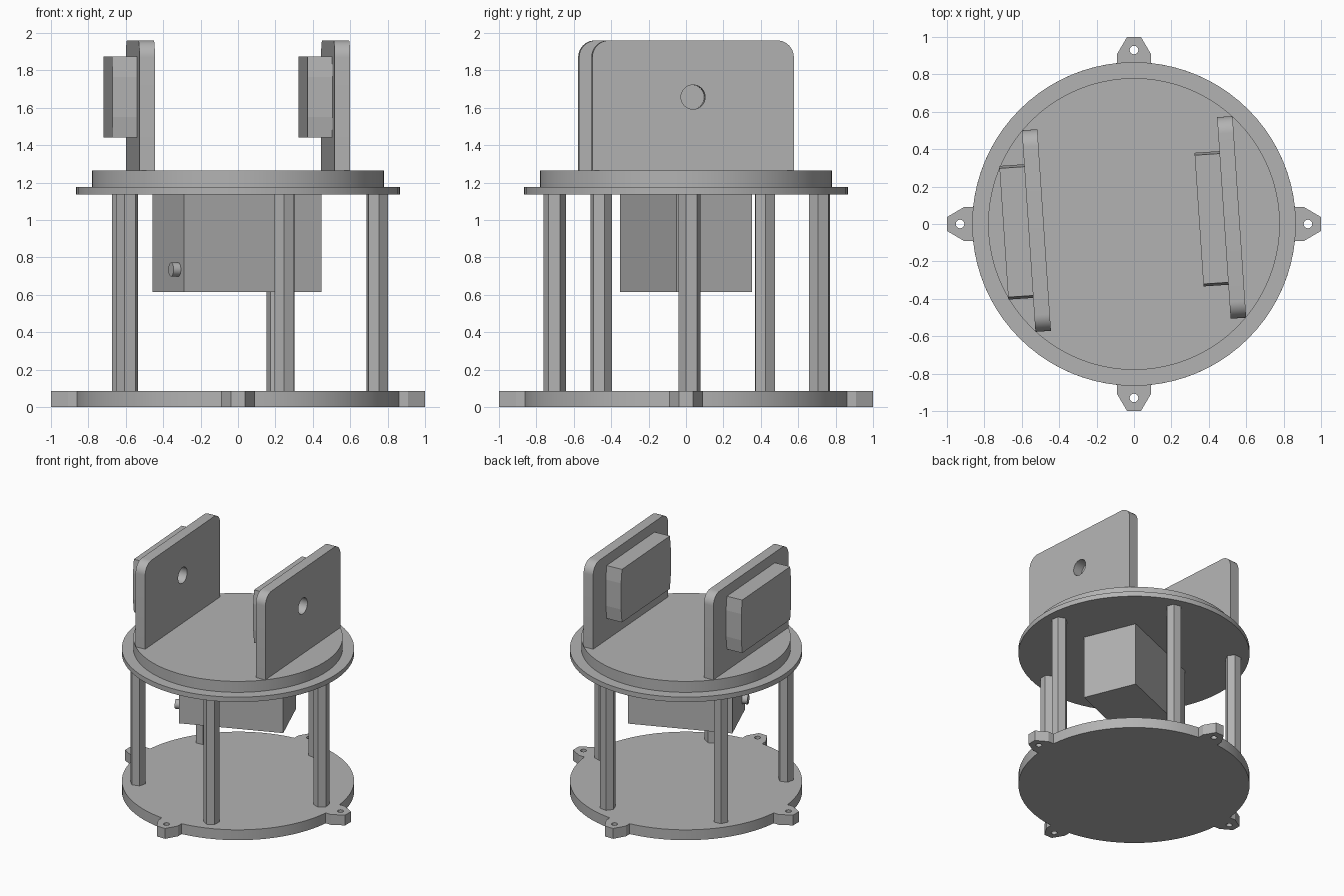
import bpy
import bmesh
from math import sin, cos, asin, pi, radians
from mathutils import Matrix, Vector

cube = bpy.data.objects.get("Cube")
if cube:
    bpy.data.objects.remove(cube, do_unlink=True)

grey = bpy.data.materials.new("plain grey")
grey.use_nodes = True
GREY = (0.45, 0.45, 0.45, 1)
grey.diffuse_color = GREY
grey.node_tree.nodes["Principled BSDF"].inputs["Base Color"].default_value = GREY


def arc(cx, cy, r, start, end, steps):
    """Points along an arc, both ends included."""
    return [(cx + r * cos(start + (end - start) * i / steps),
             cy + r * sin(start + (end - start) * i / steps)) for i in range(steps + 1)]


def circle(cx, cy, r, sides, phase=0.0):
    return arc(cx, cy, r, phase, phase + 2 * pi, sides)[:-1]


def extrude(name, outlines, low, high, place=Matrix()):
    """Fill the first outline, with the others as holes, between two heights."""
    curve = bpy.data.curves.new(name, "CURVE")
    curve.dimensions = "2D"
    curve.fill_mode = "BOTH"
    curve.extrude = (high - low) / 2
    for outline in outlines:
        spline = curve.splines.new("POLY")
        spline.points.add(len(outline) - 1)
        for point, (x, y) in zip(spline.points, outline):
            point.co = (x, y, 0, 1)
        spline.use_cyclic_u = True
    helper = bpy.data.objects.new(name + " curve", curve)
    bpy.context.scene.collection.objects.link(helper)
    graph = bpy.context.evaluated_depsgraph_get()
    mesh = bpy.data.meshes.new_from_object(helper.evaluated_get(graph))
    bpy.data.objects.remove(helper)
    bpy.data.curves.remove(curve)

    bm = bmesh.new()
    bm.from_mesh(mesh)
    bmesh.ops.remove_doubles(bm, verts=bm.verts, dist=0.0001)
    bmesh.ops.recalc_face_normals(bm, faces=bm.faces)
    bm.transform(place @ Matrix.Translation((0, 0, (low + high) / 2)))
    for face in bm.faces:
        face.smooth = True
        face.material_index = 0
    bm.to_mesh(mesh)
    bm.free()
    mesh.set_sharp_from_angle(angle=radians(25))
    mesh.materials.clear()
    mesh.materials.append(grey)
    mesh.name = name
    obj = bpy.data.objects.new(name, mesh)
    bpy.context.scene.collection.objects.link(obj)
    return obj


# Base disc with four drilled mounting ears
R = 0.865
EAR = 0.09
gap = asin(EAR / R)
base_outline, ear_holes = [], []
for k in range(4):
    a = k * pi / 2
    for r, side in ((0.91, -EAR), (1.0, -0.037), (1.0, 0.037), (0.91, EAR)):
        base_outline.append((r * cos(a) - side * sin(a), r * sin(a) + side * cos(a)))
    base_outline += arc(0, 0, R, a + gap, a + pi / 2 - gap, 18)
    ear_holes.append(circle(0.93 * cos(a), 0.93 * sin(a), 0.023, 20))
extrude("base_disc", [base_outline] + ear_holes, 0, 0.085)

# Upper flange and turntable
extrude("upper_flange", [circle(0, 0, R, 80)], 1.135, 1.175)
extrude("turntable", [circle(0, 0, 0.78, 80)], 1.175, 1.265)

# Five hexagonal columns in a ring
for k in range(5):
    turn = k * 2 * pi / 5
    a = turn + radians(1.5)
    extrude(f"column_{k + 1}",
            [circle(0.745 * cos(a), 0.745 * sin(a), 0.06, 6, turn + radians(40))],
            0.085, 1.135)

# Motor housing hung below the flange, with a short shaft on its end
motor = Matrix.Translation((-0.005, 0, 0)) @ Matrix.Rotation(radians(22.4), 4, "Z")
w, d = 0.398, 0.2185
extrude("motor_housing", [[(-w, -d), (w, -d), (w, d), (-w, d)]], 0.615, 1.135, motor)
extrude("motor_shaft", [circle(0, 0, 0.037, 24)], 0, 0.042,
        motor @ Matrix.Translation((-w, -0.14, 0.735)) @ Matrix.Rotation(-pi / 2, 4, "Y"))

# Upright side plates with rounded tops, a round hole and a block behind
frame = Matrix.Rotation(radians(3.85), 4, "Z")
upright = Matrix(((0, 0, 1, 0), (1, 0, 0, 0), (0, 1, 0, 0), (0, 0, 0, 1)))
half, top, r, mid = 0.54, 1.96, 0.09, 1.657
plate = ([(-half, 1.265), (half, 1.265)]
         + arc(half - r, top - r, r, 0, pi / 2, 10)
         + arc(r - half, top - r, r, pi / 2, pi, 10))
block = [(-0.345, 1.44), (0.345, 1.44), (0.358, 1.55), (0.358, 1.765),
         (0.345, 1.875), (-0.345, 1.875), (-0.358, 1.765), (-0.358, 1.55)]
for name, x in (("right", -0.523), ("left", 0.523)):
    place = frame @ Matrix.Translation((x, 0, 0)) @ upright
    extrude(name + "_side_plate", [plate, circle(0, mid, 0.065, 32)], -0.0415, 0.0415, place)
    body = extrude(name + "_block", [block], -0.1745, -0.0415, place)
    for face in body.data.polygons:
        face.use_smooth = False
